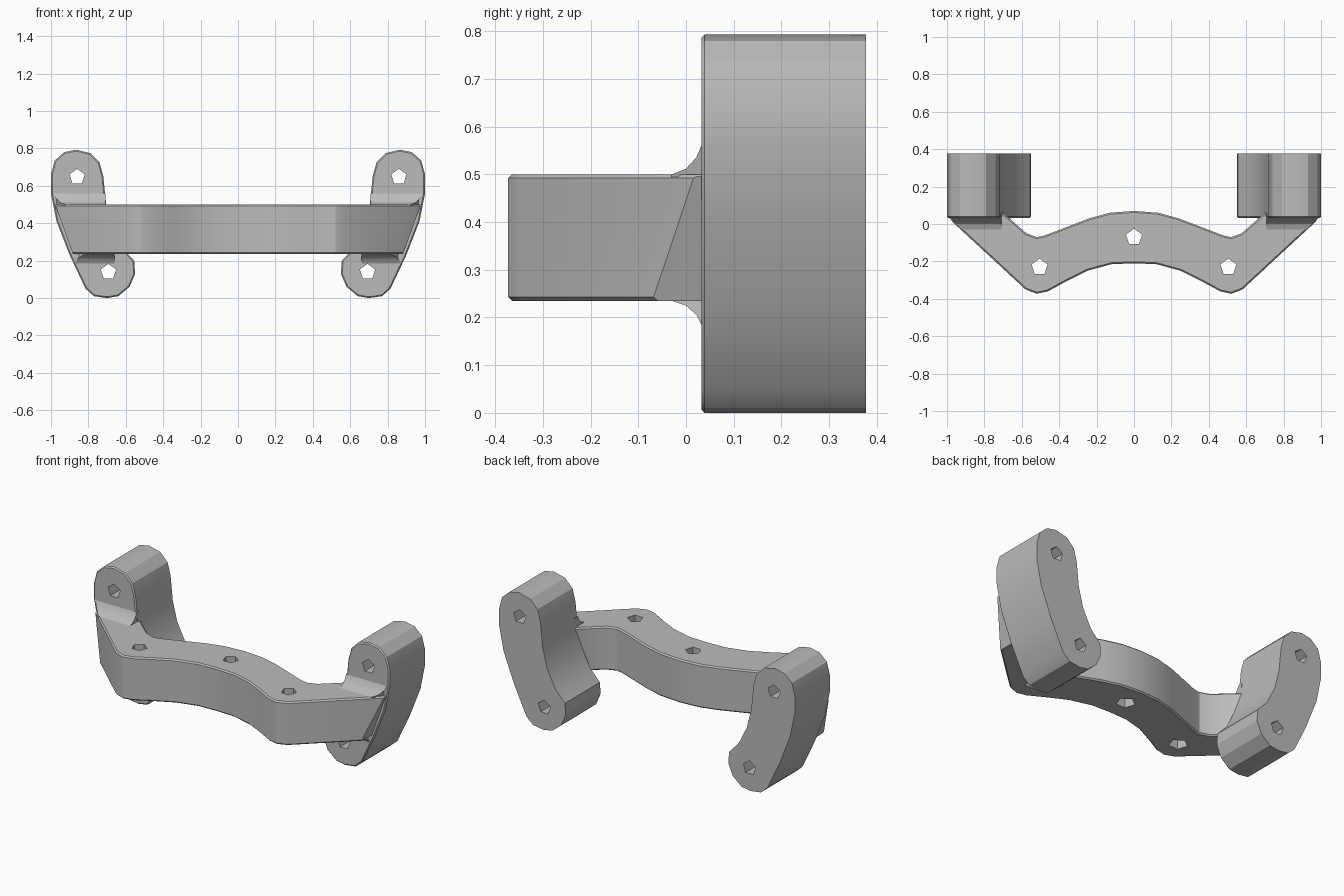
import bpy, bmesh, math
from mathutils import Vector, Matrix

if "Cube" in bpy.data.objects:
    bpy.data.objects.remove(bpy.data.objects["Cube"], do_unlink=True)

grey = bpy.data.materials.new("matte grey")
grey.use_nodes = True
grey.diffuse_color = (0.5, 0.5, 0.5, 1)
grey.node_tree.nodes["Principled BSDF"].inputs["Base Color"].default_value = (0.5, 0.5, 0.5, 1)


def prism(points, step):
    """Closed profile of 3D points, swept along step."""
    bm = bmesh.new()
    face = bm.faces.new([bm.verts.new(p) for p in points])
    swept = bmesh.ops.extrude_face_region(bm, geom=[face])["geom"]
    bmesh.ops.translate(bm, vec=step, verts=[v for v in swept if isinstance(v, bmesh.types.BMVert)])
    bmesh.ops.recalc_face_normals(bm, faces=bm.faces)
    return bm


def make(name, bm):
    bmesh.ops.recalc_face_normals(bm, faces=bm.faces)
    mesh = bpy.data.meshes.new(name)
    bm.to_mesh(mesh)
    bm.free()
    obj = bpy.data.objects.new(name, mesh)
    bpy.context.collection.objects.link(obj)
    mesh.materials.append(grey)
    return obj


def activate(obj):
    bpy.ops.object.select_all(action='DESELECT')
    obj.select_set(True)
    bpy.context.view_layer.objects.active = obj


def drill(obj, centre, axis, r1, r2, depth):
    """Cut a five-sided bolt hole."""
    bm = bmesh.new()
    turn = Matrix.Rotation(math.pi / 2, 4, 'X') if axis == 'Y' else Matrix()
    bmesh.ops.create_cone(bm, cap_ends=True, segments=5, radius1=r1, radius2=r2, depth=depth,
                          matrix=Matrix.Translation(centre) @ turn)
    cutter = make("hole_cutter", bm)
    cutter.hide_render = True
    mod = obj.modifiers.new("hole", 'BOOLEAN')
    mod.operation, mod.solver, mod.object = 'DIFFERENCE', 'EXACT', cutter
    activate(obj)
    bpy.ops.object.modifier_apply(modifier=mod.name)
    bpy.data.objects.remove(cutter, do_unlink=True)


def finish(obj):
    activate(obj)
    bpy.ops.object.shade_smooth_by_angle(angle=math.radians(25))


# Curved bridge: half outline from the front middle round to the back middle
LOW, HIGH = 0.235, 0.5
half = [(0, -0.21), (0.12, -0.215), (0.25, -0.25), (0.36, -0.305), (0.46, -0.36),
        (0.52, -0.373), (0.58, -0.35), (0.98, 0.02), (0.98, 0.1), (0.72, 0.1),
        (0.7, 0.06), (0.575, -0.05), (0.52, -0.07), (0.48, -0.062), (0.24, 0.03), (0.13, 0.06), (0, 0.07)]
outline = half + [(-x, y) for x, y in reversed(half[1:-1])]
bm = prism([(x, y, LOW) for x, y in outline], (0, 0, HIGH - LOW))
rims = [e for e in bm.edges if abs(e.verts[0].co.z - e.verts[1].co.z) < 0.001]
bmesh.ops.bevel(bm, geom=rims, offset=0.008, segments=1, affect='EDGES')
for s in (-1, 1):  # slanted ends flush with the lugs
    cut = bmesh.ops.bisect_plane(bm, geom=bm.verts[:] + bm.edges[:] + bm.faces[:],
                                 plane_co=(s * 0.978, 0, HIGH), plane_no=(s * 0.94, 0, -0.34),
                                 clear_outer=True)
    bmesh.ops.holes_fill(bm, edges=[e for e in bm.edges if e.is_boundary], sides=0)
bridge = make("bridge", bm)
for x, y in ((-0.505, -0.23), (0, -0.07), (0.505, -0.23)):
    drill(bridge, (x, y, (LOW + HIGH) / 2), 'Z', 0.055, 0.043, 0.4)
finish(bridge)

# Bent mounting lugs with rounded ends
lug = [(1, 0.66), (0.98, 0.735), (0.93, 0.78), (0.865, 0.793), (0.79, 0.775), (0.74, 0.725),
       (0.72, 0.65), (0.705, 0.5), (0.675, 0.38), (0.62, 0.27), (0.555, 0.2), (0.55, 0.13),
       (0.58, 0.06), (0.64, 0.01), (0.7, 0), (0.77, 0.01), (0.815, 0.05), (0.9, 0.23),
       (0.97, 0.41), (1, 0.56)]
FRONT, BACK = 0.032, 0.377


def fillet(name, s, z0, z1, x0, x1):
    """Concave blend from the bridge face z0 up or down the lug face to z1."""
    dz = z1 - z0
    inward = z0 - 0.3 * dz
    path = [(-0.03, z0), (0, z0 + 0.2 * dz), (0.022, z0 + 0.6 * dz), (FRONT, z1),
            (0.06, z1), (0.06, inward), (-0.03, inward)]
    bm = prism([(x0, y, z) for y, z in path], (x1 - x0, 0, 0))
    for v in bm.verts:
        if v.co.x > x1 - 0.001:
            v.co.x -= max(0, FRONT - v.co.y)
        v.co.x *= s
    finish(make(name, bm))


for side, s in (("left", 1), ("right", -1)):
    bm = prism([(s * x, FRONT, z) for x, z in lug], (0, BACK - FRONT, 0))
    rim = [e for e in bm.edges if all(v.co.y < FRONT + 0.001 for v in e.verts)]
    bmesh.ops.bevel(bm, geom=rim, offset=0.007, segments=1, affect='EDGES')
    body = make(side + "_lug", bm)
    for x, z in ((0.86, 0.648), (0.693, 0.14)):
        drill(body, (s * x, 0.2, z), 'Y', 0.043, 0.043, 0.6)
    finish(body)
    fillet(side + "_upper_fillet", s, HIGH, 0.56, 0.708, 0.985)
    fillet(side + "_lower_fillet", s, LOW, 0.185, 0.66, 0.87)
